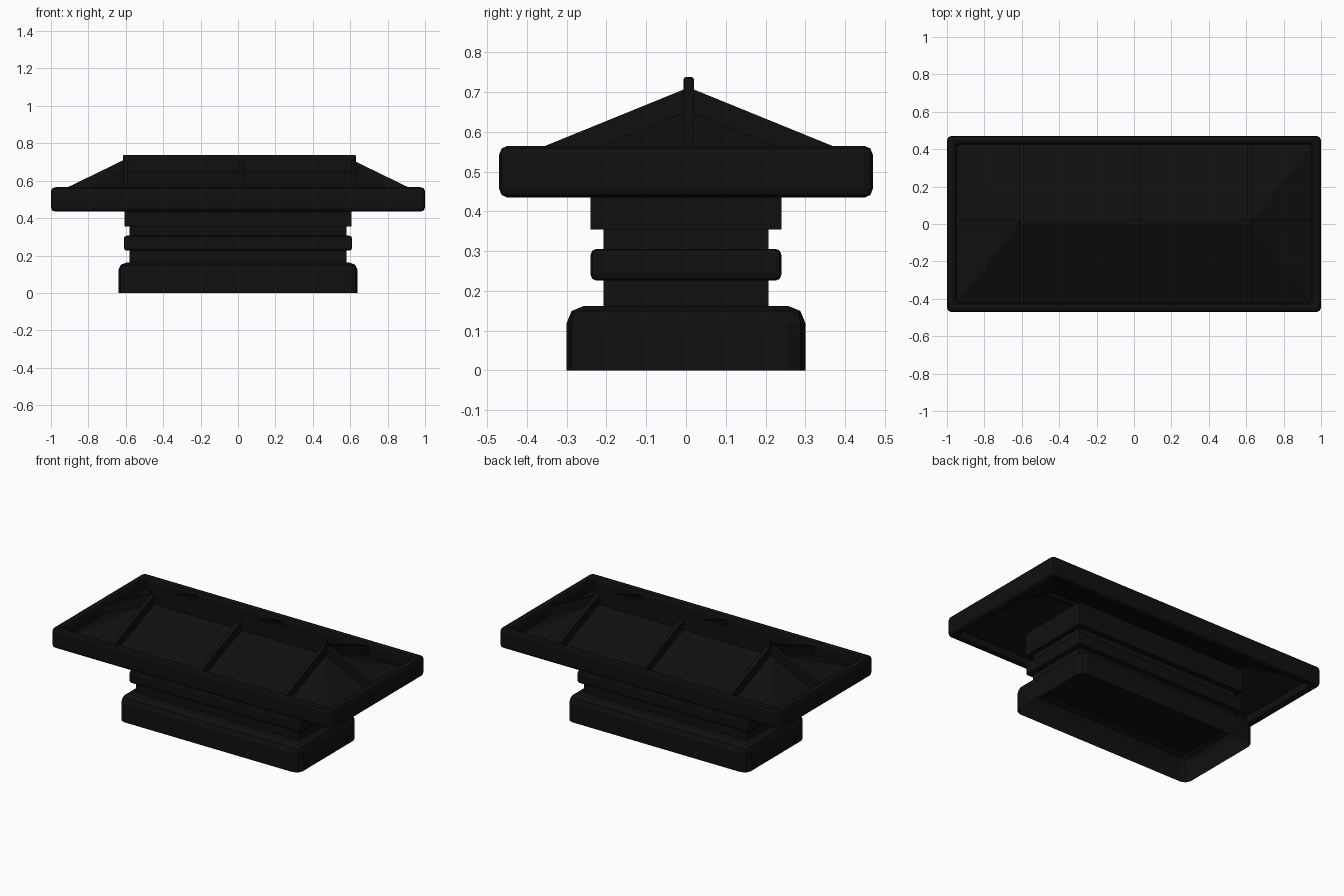
import bpy, bmesh
from mathutils import Vector

if "Cube" in bpy.data.objects:
    bpy.data.objects.remove(bpy.data.objects["Cube"])

mat = bpy.data.materials.new("charcoal")
mat.diffuse_color = (0.005, 0.005, 0.005, 1)
mat.use_nodes = True
mat.node_tree.nodes["Principled BSDF"].inputs["Base Color"].default_value = mat.diffuse_color


def finish(name, bm, bevel=0.0):
    bmesh.ops.recalc_face_normals(bm, faces=bm.faces)
    me = bpy.data.meshes.new(name)
    bm.to_mesh(me)
    bm.free()
    ob = bpy.data.objects.new(name, me)
    bpy.context.collection.objects.link(ob)
    me.materials.append(mat)
    if bevel:
        m = ob.modifiers.new("bevel", 'BEVEL')
        m.width = bevel
        m.segments = 2
        m.limit_method = 'ANGLE'
    return ob


def box(name, x, y, z, bevel=0.0, open_bottom=False):
    bm = bmesh.new()
    bmesh.ops.create_cube(bm, size=1)
    for v in bm.verts:
        v.co = Vector([lo + (c + 0.5) * (hi - lo) for c, (lo, hi) in zip(v.co, (x, y, z))])
    if open_bottom:
        low = [f for f in bm.faces if f.normal.z < -0.9]
        bmesh.ops.delete(bm, geom=low, context='FACES_ONLY')
    return finish(name, bm, bevel)


def rafter(name, top, foot, depth, width):
    # sloping board with vertical ends, running from the ridge to the rim
    bm = bmesh.new()
    top, foot = Vector(top), Vector(foot)
    drop = Vector((0, 0, -depth))
    run = foot - top
    side = Vector((-run.y, run.x, 0)).normalized() * width
    f = bm.faces.new([bm.verts.new(p - side / 2) for p in (top, foot, foot + drop, top + drop)])
    ext = bmesh.ops.extrude_face_region(bm, geom=[f])["geom"]
    bmesh.ops.translate(bm, vec=side, verts=[g for g in ext if isinstance(g, bmesh.types.BMVert)])
    return finish(name, bm)


# stacked body: hollow plinth, core, band and upper wall
box("plinth", (-0.64, 0.64), (-0.30, 0.30), (0, 0.162), 0.042, True)
box("core", (-0.58, 0.58), (-0.207, 0.207), (0.155, 0.46))
box("middle_band", (-0.61, 0.61), (-0.24, 0.24), (0.226, 0.306), 0.015)
box("upper_wall", (-0.607, 0.607), (-0.24, 0.24), (0.355, 0.50))

# rectangular eave rim
bm = bmesh.new()
loops = []
for x, y, z in ((1, 0.47, 0.435), (1, 0.47, 0.565), (0.95, 0.425, 0.565), (0.95, 0.425, 0.435)):
    loops.append([bm.verts.new((sx * x, sy * y, z)) for sx, sy in ((-1, -1), (1, -1), (1, 1), (-1, 1))])
for i in range(4):
    a, b = loops[i], loops[(i + 1) % 4]
    for j in range(4):
        k = (j + 1) % 4
        bm.faces.new((a[j], a[k], b[k], b[j]))
finish("eave_rim", bm, 0.022)

# sunken hipped roof panels
YC = 0.007
bm = bmesh.new()
sw, se, ne, nw = [bm.verts.new((sx * 0.97, sy * 0.445, 0.475)) for sx, sy in ((-1, -1), (1, -1), (1, 1), (-1, 1))]
rw, re = [bm.verts.new((x, YC, 0.653)) for x in (-0.61, 0.62)]
for vs in ((sw, se, re, rw), (ne, nw, rw, re), (se, ne, re), (nw, sw, rw)):
    bm.faces.new(vs)
finish("roof_panels", bm)

# ridge board and rafters
box("ridge", (-0.615, 0.63), (YC - 0.013, YC + 0.013), (0.63, 0.738), 0.006)
for i, x in enumerate((-0.602, 0.017, 0.618)):
    for sy, side in ((-1, "front"), (1, "back")):
        rafter(f"{side}_rafter_{i + 1}", (x, YC, 0.712), (x, YC + sy * 0.43, 0.537), 0.06, 0.026)
for sx, side in ((-1, "left"), (1, "right")):
    rafter(f"{side}_end_rafter", (sx * 0.61, YC, 0.711), (sx * 0.96, YC, 0.541), 0.06, 0.026)
